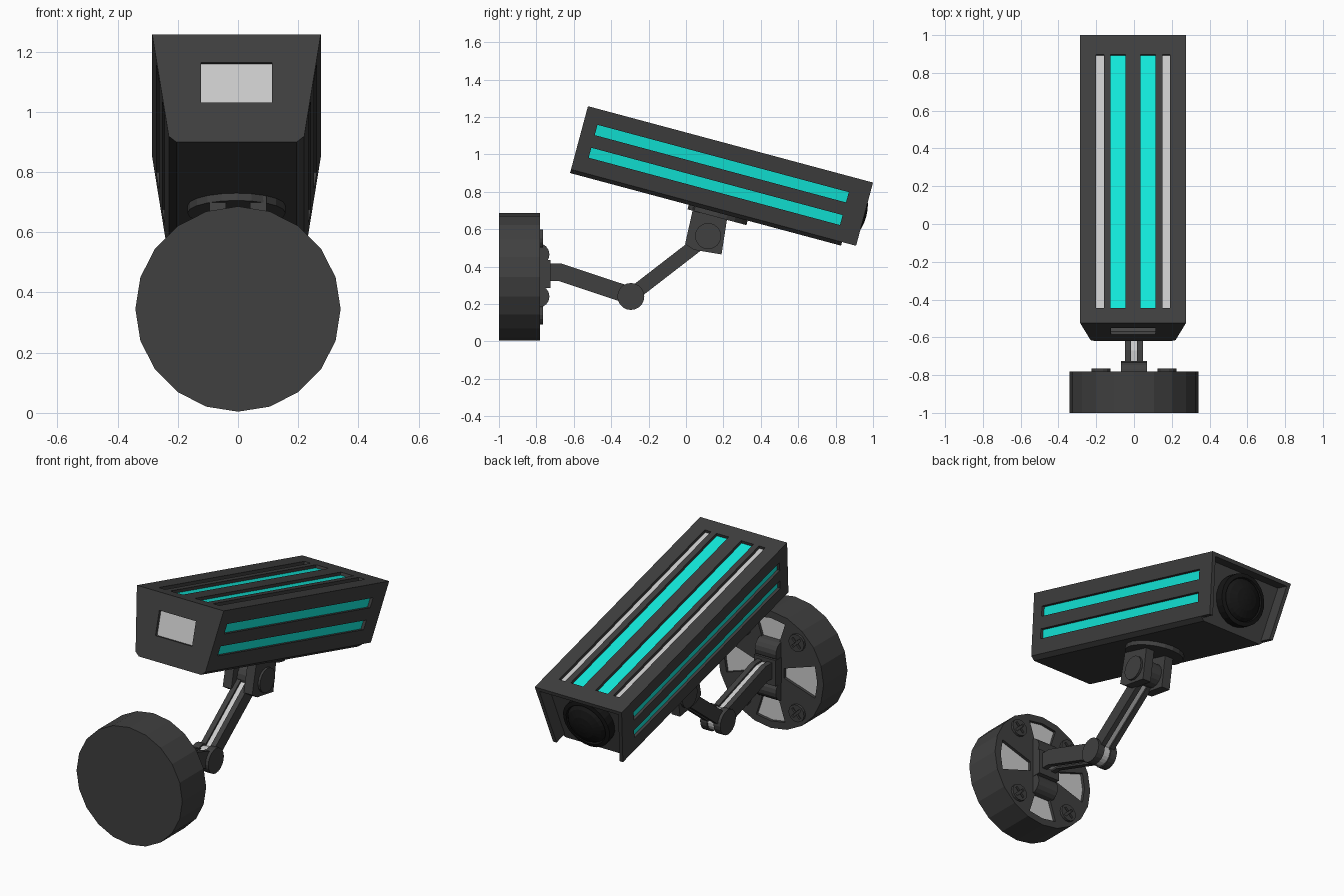
import bpy, bmesh
from math import cos, sin, pi, radians
from mathutils import Matrix, Vector

if "Cube" in bpy.data.objects:
    bpy.data.objects.remove(bpy.data.objects["Cube"])


def material(name, *rgb):
    m = bpy.data.materials.new(name)
    m.diffuse_color = (*rgb, 1)
    m.use_nodes = True
    m.node_tree.nodes["Principled BSDF"].inputs["Base Color"].default_value = m.diffuse_color
    return m


DARK = material("dark_grey", 0.05, 0.05, 0.05)
BLACK = material("black", 0.008, 0.008, 0.008)
LIGHT = material("light_grey", 0.55, 0.55, 0.55)
CYAN = material("cyan", 0.006, 0.83, 0.72)
I = Matrix()


def make(name, prisms, mat=None, mtx=I):
    """One object from prisms (axis, 2D outline, start, end)."""
    bm = bmesh.new()
    for axis, pts, a, b in prisms:
        k = "xyz".index(axis)
        rings = []
        for t in (a, b):
            ring = []
            for p in pts:
                co = list(p)
                co.insert(k, t)
                ring.append(bm.verts.new(co))
            rings.append(ring)
        n = len(pts)
        bm.faces.new(rings[0])
        bm.faces.new(rings[1])
        for i in range(n):
            j = (i + 1) % n
            bm.faces.new((rings[0][i], rings[0][j], rings[1][j], rings[1][i]))
    bmesh.ops.recalc_face_normals(bm, faces=bm.faces)
    me = bpy.data.meshes.new(name)
    bm.to_mesh(me)
    bm.free()
    if mat:
        me.materials.append(mat)
    ob = bpy.data.objects.new(name, me)
    ob.matrix_world = mtx
    bpy.context.collection.objects.link(ob)
    return ob


def cut(ob, prisms, mtx=I):
    """Boolean the prisms out of the object and remove the cutter."""
    cutter = make("cutter", prisms, None, mtx)
    cutter.hide_render = True
    mod = ob.modifiers.new("cut", 'BOOLEAN')
    mod.operation, mod.solver, mod.object = 'DIFFERENCE', 'EXACT', cutter
    bpy.context.view_layer.update()
    dg = bpy.context.evaluated_depsgraph_get()
    me = bpy.data.meshes.new_from_object(ob.evaluated_get(dg))
    ob.modifiers.clear()
    ob.data = me
    bpy.data.objects.remove(cutter)


def circle(cx, cy, r, n):
    return [(cx + r * cos(2 * pi * i / n), cy + r * sin(2 * pi * i / n)) for i in range(n)]


def rect(x0, x1, y0, y1):
    return [(x0, y0), (x1, y0), (x1, y1), (x0, y1)]


def band(path, h):
    """Outline of a strip of half width h along a path."""
    path = [Vector(p) for p in path]
    left, right = [], []
    for i, p in enumerate(path):
        d0 = (p - path[max(i - 1, 0)]).normalized()
        d1 = (path[min(i + 1, len(path) - 1)] - p).normalized()
        d = (d0 + d1).normalized()
        n = Vector((-d.y, d.x)) * h
        left.append(tuple(p + n))
        right.append(tuple(p - n))
    return left + right[::-1]


# ---- camera housing, in a frame tilted 15 degrees (y along it, z up) ----
B = Matrix.Translation((-0.005, -0.62, 0.90)) @ Matrix.Rotation(radians(-15), 4, 'X')
L, H, CORE = 1.578, 0.37, 1.50


def hx(w):
    return 0.28 - (H - w) * 0.157


def mirror(pts):
    return [(-x, z) for x, z in pts]


half = [(0.2, 0), (hx(0.02), 0.02), (hx(H), H)]
body = make("housing", [('y', half + mirror(half)[::-1], 0, CORE)], DARK, B)

# slots on the top and both sides, plus the front window
U0, U1, D = 0.075, 1.466, 0.02
top_cyan = [rect(s * 0.04, s * 0.12, H - D, H + 0.05) for s in (1, -1)]
top_light = [rect(s * 0.155, s * 0.195, H - D, H + 0.05) for s in (1, -1)]


def side_slot(s, w0, w1, d0, d1):
    return [(s * (hx(w0) + d0), w0), (s * (hx(w0) + d1), w0),
            (s * (hx(w1) + d1), w1), (s * (hx(w1) + d0), w1)]


slots = [(s, w0, w1) for s in (1, -1) for w0, w1 in ((0.105, 0.16), (0.23, 0.287))]
T0, T1 = 0.083, 1.472
cut(body, [('y', p, T0, T1) for p in top_cyan + top_light]
    + [('y', side_slot(*q, -D, 0.05), U0, U1) for q in slots]
    + [('y', rect(-0.118, 0.118, 0.135, 0.273), -0.1, D)], B)

E = 0.003  # panels sit just above the slot floors
make("top_light_strips", [('y', rect(s * 0.04, s * 0.12, H - D - E, H - D + E), T0, T1) for s in (1, -1)], CYAN, B)
make("top_grey_strips", [('y', rect(s * 0.155, s * 0.195, H - D - E, H - D + E), T0, T1) for s in (1, -1)], LIGHT, B)
make("side_light_strips", [('y', side_slot(*q, -D - E, -D + E), U0, U1) for q in slots], CYAN, B)
make("front_window", [('y', rect(-0.118, 0.118, 0.135, 0.273), D - E, D + E)], LIGHT, B)

# hood: top and side walls carried past the lens face, open below
t = 0.022
hood = [(hx(0.02), 0.02), (hx(H), H)]
inner = [(hx(H - t) - t, H - t), (hx(0.02) - t, 0.02)]
make("hood", [('y', hood + mirror(hood)[::-1] + mirror(inner)[::-1] + inner, CORE - E, L)], DARK, B)


# ---- lens: turned profile (radius, distance along housing) ----
def lathe(name, prof, n, mat, mtx):
    bm = bmesh.new()
    vs = [bm.verts.new((r, y, 0)) for r, y in prof]
    es = [bm.edges.new(e) for e in zip(vs, vs[1:])]
    bmesh.ops.spin(bm, geom=vs + es, axis=(0, 1, 0), cent=(0, 0, 0), angle=2 * pi, steps=n)
    bmesh.ops.remove_doubles(bm, verts=bm.verts, dist=1e-5)
    bmesh.ops.recalc_face_normals(bm, faces=bm.faces)
    me = bpy.data.meshes.new(name)
    bm.to_mesh(me)
    bm.free()
    me.materials.append(mat)
    ob = bpy.data.objects.new(name, me)
    ob.matrix_world = mtx
    bpy.context.collection.objects.link(ob)


lathe("lens", [(0, CORE - 0.02), (0.148, CORE - 0.02), (0.148, 1.55), (0.125, 1.555), (0.12, 1.545),
               (0.105, 1.565), (0.065, 1.582), (0.03, 1.588), (0, 1.59)], 24, BLACK, B @ Matrix.Translation((0, 0, 0.185)))

# ---- swivel plate and bracket under the housing ----
make("swivel_plate", [('z', circle(0, 0.82, 0.163, 20), -0.025, 0.005)], DARK, B)
cheek = [(0.04, 0.72), (-0.005, 0.52), (0.04, 0.49), (0.19, 0.465), (0.222, 0.67)]
make("bracket", [('x', cheek, s * 0.04, s * 0.095) for s in (1, -1)], DARK)
make("bracket_pin", [('x', circle(0.118, 0.563, 0.07, 16), -0.108, 0.108)], DARK)

# ---- arms: two dark rails around a recessed light core ----
arms = {"lower_arm": ([(-0.76, 0.37), (-0.675, 0.37), (-0.30, 0.245)], 0.047),
        "upper_arm": ([(-0.30, 0.24), (0.118, 0.563)], 0.038)}
for name, (path, h) in arms.items():
    make(name + "_rails", [('x', band(path, h), s * 0.016, s * 0.047) for s in (1, -1)], DARK)
    make(name + "_core", [('x', band(path, h - 0.01), -0.017, 0.017)], LIGHT)
make("elbow_caps", [('x', circle(-0.295, 0.24, 0.072, 20), s * 0.022, s * 0.065) for s in (1, -1)], DARK)
make("elbow_core", [('x', circle(-0.295, 0.24, 0.064, 20), -0.024, 0.024)], LIGHT)

# ---- wall mount: 20-sided disc with four recessed wedges ----
CZ, F = 0.345, -0.78
mount = make("wall_mount", [('y', circle(0, CZ, 0.341, 20), -1, F)], DARK)


def wedge(a):
    pts = [(r, a + radians(d)) for r, d in ((0.09, -18), (0.3, -18), (0.3, 0), (0.3, 18), (0.09, 18))]
    return [(r * cos(q), CZ + r * sin(q)) for r, q in pts]


wedges = [wedge(i * pi / 2) for i in range(4)]
cut(mount, [('y', w, F - 0.02, F + 0.05) for w in wedges])
make("mount_panels", [('y', w, F - 0.023, F - 0.017) for w in wedges], LIGHT)

# hub and its two round knuckles
make("hub", [('x', rect(-0.81, -0.725, 0.285, 0.435), -0.07, 0.07)], DARK)
make("hub_knuckles", [('x', circle(-0.79, z, 0.06, 16), -0.068, 0.068) for z in (0.465, 0.24)], DARK)

# cross-head screws
for i, (sx, sz) in enumerate(((1, 1), (1, -1), (-1, 1), (-1, -1))):
    x, z = sx * 0.175, CZ + sz * 0.205
    screw = make(f"screw_{i + 1}", [('y', circle(x, z, 0.05, 14), F - 0.01, F + 0.015)])
    a, b = 0.035, 0.007
    plus = [(b, b), (b, a), (-b, a), (-b, b), (-a, b), (-a, -b),
            (-b, -b), (-b, -a), (b, -a), (b, -b), (a, -b), (a, b)]
    screw.data.materials.append(DARK)
    cut(screw, [('y', [(x + (p - q) * 0.707, z + (p + q) * 0.707) for p, q in plus], F + 0.004, F + 0.05)])
